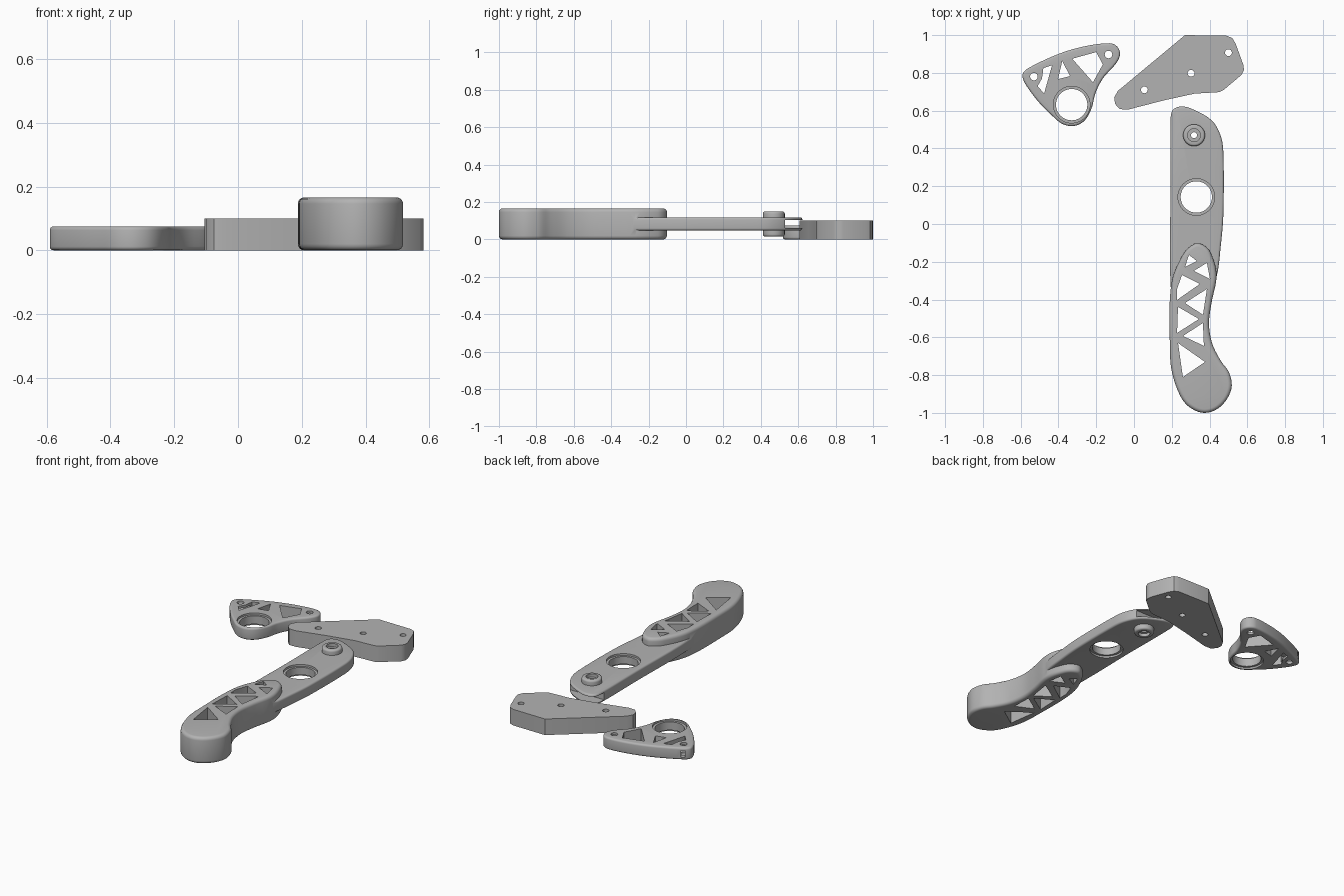
import bpy, bmesh, math
from mathutils import Vector

if "Cube" in bpy.data.objects:
    bpy.data.objects.remove(bpy.data.objects["Cube"])

metal = bpy.data.materials.new("satin grey")
metal.diffuse_color = (0.45, 0.45, 0.45, 1)
metal.use_nodes = True
metal.node_tree.nodes["Principled BSDF"].inputs["Base Color"].default_value = metal.diffuse_color


def smooth_loop(pts, n=5):
    """Rounded closed curve through the points."""
    pts = [Vector(p) for p in pts]
    out = []
    for i, a in enumerate(pts):
        z, b, c = pts[i - 1], pts[(i + 1) % len(pts)], pts[(i + 2) % len(pts)]
        size = (b - a).length
        ta, tb = (b - z).normalized() * size, (c - a).normalized() * size
        for k in range(n):
            t = k / n
            out.append(a * (2*t**3 - 3*t**2 + 1) + ta * (t**3 - 2*t**2 + t)
                       + b * (3*t**2 - 2*t**3) + tb * (t**3 - t**2))
    return out


def circle(x, y, r, n=48):
    return [(x + r * math.cos(2 * math.pi * i / n),
             y + r * math.sin(2 * math.pi * i / n)) for i in range(n)]


def solid(name, loops, z0, z1, bevel=0):
    """Extrude closed loops from z0 to z1, optionally rounding the rims."""
    bm = bmesh.new()
    for loop in loops:
        low = bm.faces.new([bm.verts.new((p[0], p[1], z0)) for p in loop])
        res = bmesh.ops.extrude_face_region(bm, geom=[low])
        for v in res["geom"]:
            if isinstance(v, bmesh.types.BMVert):
                v.co.z = z1
    # the extrude leaves the lower cap in place
    bmesh.ops.recalc_face_normals(bm, faces=bm.faces)
    me = bpy.data.meshes.new(name)
    bm.to_mesh(me)
    bm.free()
    me.materials.append(metal)
    ob = bpy.data.objects.new(name, me)
    bpy.context.collection.objects.link(ob)
    if bevel:
        m = ob.modifiers.new("rim", 'BEVEL')
        m.width, m.segments = bevel, 4
        m.limit_method, m.angle_limit = 'ANGLE', math.radians(60)
        m.use_clamp_overlap = False
        apply(ob, m)
    return ob


def apply(ob, mod):
    bpy.ops.object.select_all(action='DESELECT')
    bpy.context.view_layer.objects.active = ob
    ob.select_set(True)
    bpy.ops.object.modifier_apply(modifier=mod.name)


def combine(ob, other, operation):
    m = ob.modifiers.new("combine", 'BOOLEAN')
    m.object, m.operation, m.solver = other, operation, 'EXACT'
    apply(ob, m)
    bpy.data.objects.remove(other)


def cut(ob, loops, z0=-1, z1=1):
    combine(ob, solid("cutter", loops, z0, z1), 'DIFFERENCE')


def finish(ob):
    bpy.ops.object.select_all(action='DESELECT')
    bpy.context.view_layer.objects.active = ob
    ob.select_set(True)
    bpy.ops.object.shade_smooth_by_angle(angle=math.radians(35))


# lever: thick grip joined to a thin arm and a pivot boss
grip = [(.32, -.105), (.26, -.16), (.197, -.32), (.19, -.66), (.20, -.78),
        (.24, -.90), (.29, -.967), (.375, -1), (.46, -.965), (.515, -.875),
        (.505, -.79), (.46, -.725), (.415, -.635), (.397, -.53), (.41, -.42),
        (.437, -.27), (.405, -.15), (.365, -.11)]
lever = solid("lever", [smooth_loop(grip)], 0, .166, .02)
arm = [(.194, -.33), (.194, .2), (.194, .56), (.207, .605), (.25, .622),
       (.305, .61), (.41, .55), (.458, .47), (.473, .38), (.473, .05),
       (.46, -.11), (.437, -.28), (.38, -.42), (.23, -.40)]
arm_ob = solid("arm", [smooth_loop(arm)], .048, .118, .012)

# slotted tip and bearing hole of the arm
cut(arm_ob, [[(0, .53), (1, .53), (1, 1), (0, 1)]], .061, .105)
cut(arm_ob, [circle(.33, .143, .083)])
for z in ((-1, .06), (.106, 1)):
    cut(arm_ob, [circle(.33, .143, .097)], *z)
combine(lever, arm_ob, 'UNION')

# pivot boss with recessed bore
combine(lever, solid("boss", [circle(.318, .47, .058)], .015, .15, .012), 'UNION')
cut(lever, [circle(.318, .47, .016, 24)])
for z in ((-1, .035), (.13, 1)):
    cut(lever, [circle(.318, .47, .034, 32)], *z)

# truss openings in the grip
cut(lever, [
    [(.291, -.164), (.333, -.196), (.27, -.228)],
    [(.317, -.248), (.386, -.206), (.402, -.291)],
    [(.254, -.27), (.349, -.317), (.228, -.402), (.228, -.344)],
    [(.386, -.344), (.365, -.481), (.27, -.418)],
    [(.233, -.439), (.344, -.503), (.228, -.577)],
    [(.365, -.524), (.37, -.645), (.259, -.593)],
    [(.233, -.63), (.376, -.73), (.259, -.81)]])
finish(lever)

# mounting plate with three screw holes
plate = [(.27, 1), (.49, .997), (.52, .985), (.538, .955), (.58, .84),
         (.582, .815), (.57, .79), (.475, .71), (.45, .698), (.32, .69),
         (.16, .655), (-.03, .606), (-.075, .608), (-.10, .635),
         (-.105, .67), (-.085, .705), (.24, .975)]
mount = solid("mounting_plate", [plate], 0, .1)
cut(mount, [circle(x, y, .018, 24) for x, y in ((.055, .71), (.302, .798), (.5, .907))])
finish(mount)

# triangular rocker with bearing hole and truss openings
rocker_outline = [(-.587, .80), (-.555, .828), (-.40, .90), (-.265, .94), (-.13, .957),
                  (-.09, .94), (-.074, .90), (-.095, .85), (-.165, .77), (-.205, .69),
                  (-.222, .62), (-.25, .562), (-.285, .53), (-.333, .518), (-.385, .533),
                  (-.435, .575), (-.50, .64), (-.565, .725), (-.588, .77)]
rocker = solid("rocker", [smooth_loop(rocker_outline)], 0, .075, .012)
pins = [(-.53, .78), (-.135, .897)]
cut(rocker, [circle(x, y, .055) for x, y in pins], .015, .06)
cut(rocker, [circle(x, y, .02, 24) for x, y in pins])
cut(rocker, [circle(-.33, .632, .083)])
for z in ((-1, .012), (.063, 1)):
    cut(rocker, [circle(-.33, .632, .097)], *z)
cut(rocker, [
    [(-.48, .825), (-.434, .84), (-.476, .69), (-.51, .73), (-.487, .77)],
    [(-.38, .862), (-.338, .783), (-.402, .767)],
    [(-.327, .875), (-.20, .91), (-.165, .845), (-.217, .75)]])
finish(rocker)
